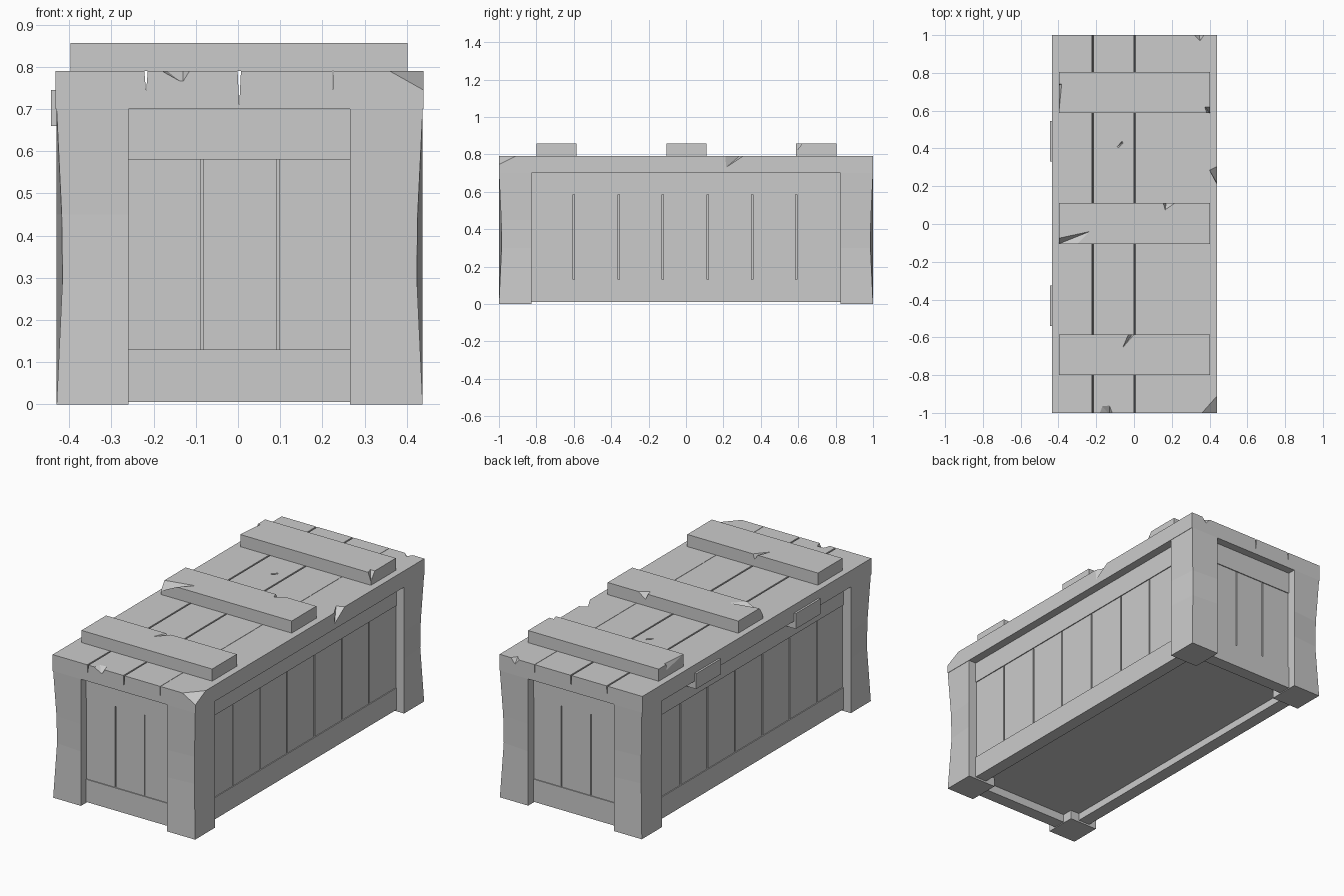
import bpy, bmesh
from mathutils import Vector

if "Cube" in bpy.data.objects:
    bpy.data.objects.remove(bpy.data.objects["Cube"])

L, R = -0.430, 0.438          # outer x faces of the posts
IN = 0.045                    # how far the walls sit back from the posts
TOP = 0.79                    # lid top
BT = 0.857                    # batten top


def finish(name, bm):
    bmesh.ops.recalc_face_normals(bm, faces=bm.faces[:])
    me = bpy.data.meshes.new(name)
    bm.to_mesh(me)
    bm.free()
    ob = bpy.data.objects.new(name, me)
    bpy.context.collection.objects.link(ob)
    return ob


def loft(name, rings):
    bm = bmesh.new()
    rows = [[bm.verts.new(p) for p in ring] for ring in rings]
    n = len(rows[0])
    for a, b in zip(rows, rows[1:]):
        for i in range(n):
            j = (i + 1) % n
            bm.faces.new((a[i], a[j], b[j], b[i]))
    bm.faces.new(rows[0][::-1])
    bm.faces.new(rows[-1])
    return finish(name, bm)


def box(name, x0, x1, y0, y1, z0, z1):
    return loft(name, [[(x0, y0, z), (x1, y0, z), (x1, y1, z), (x0, y1, z)] for z in (z0, z1)])


def chip(ob, *pts):
    """Cut the convex hull of the points out of the object."""
    bm = bmesh.new()
    for p in pts:
        bm.verts.new(p)
    bmesh.ops.convex_hull(bm, input=bm.verts[:])
    cutter = finish("chip_cutter", bm)
    cutter.hide_render = True
    mod = ob.modifiers.new("chip", 'BOOLEAN')
    mod.operation, mod.solver, mod.object = 'DIFFERENCE', 'EXACT', cutter
    dg = bpy.context.evaluated_depsgraph_get()
    me = bpy.data.meshes.new_from_object(ob.evaluated_get(dg))
    ob.modifiers.clear()
    ob.data = me
    bpy.data.objects.remove(cutter)


# Corner posts, outer edge worn inward at mid height
for sx, xo, xi in ((-1, L, -0.26), (1, R, 0.265)):
    for sy in (-1, 1):
        rings = []
        for z, w in ((0, 0), (0.3, 0.014), (0.45, 0.012), (0.70, 0)):
            yo, yi = sy, sy * 0.825
            rings.append([(xo - sx * w, yo - sy * w, z), (xi, yo, z), (xi, yi, z), (xo, yi, z)])
        loft(f"corner_post_{'left' if sx < 0 else 'right'}_{'front' if sy < 0 else 'back'}", rings)

# Inner box, its underside is the floor
box("inner_box", L + IN + 0.025, R - IN - 0.025, -0.93, 0.93, 0.05, 0.70)

# End walls: two rails and three planks
for side, s in (("front", -1), ("back", 1)):
    def end_part(name, x0, x1, z0, z1, d):
        ys = sorted((s * (1 - d), s * 0.885))
        box(name, x0, x1, *ys, z0, z1)
    end_part(f"{side}_bottom_rail", -0.26, 0.265, 0.005, 0.13, IN)
    end_part(f"{side}_top_rail", -0.26, 0.265, 0.58, 0.70, IN)
    for i, (a, b) in enumerate(((-0.26, -0.088), (-0.082, 0.092), (0.098, 0.265))):
        end_part(f"{side}_plank_{i}", a, b, 0.13, 0.58, IN + 0.005)

# Long walls: two rails and seven planks
seams = [-0.83, -0.60, -0.36, -0.125, 0.115, 0.355, 0.59, 0.83]
for side, s, xo in (("left", -1, L), ("right", 1, R)):
    def side_part(name, y0, y1, z0, z1, d):
        xs = sorted((xo - s * d, xo - s * 0.115))
        box(name, *xs, y0, y1, z0, z1)
    side_part(f"{side}_bottom_rail", -0.83, 0.83, 0.01, 0.13, IN)
    side_part(f"{side}_top_rail", -0.83, 0.83, 0.585, 0.70, IN)
    for i, (a, b) in enumerate(zip(seams, seams[1:])):
        side_part(f"{side}_plank_{i}", a + 0.004, b - 0.004, 0.13, 0.585, IN + 0.005)

# Lid: one profile with plank seams, extruded along y
profile = [(-0.433, 0.70), (0.44, 0.70), (0.44, TOP)]
for x, w, z in ((0.225, 0.001, 0.725), (0.003, 0.004, 0.71), (-0.218, 0.004, 0.74)):
    profile += [(x + w, TOP), (x, z), (x - w, TOP)]
profile.append((-0.433, TOP))
lid = loft("lid", [[(x, y, z) for x, z in profile] for y in (-1, 1)])

# Lid wear
chip(lid, (0.36, -1, TOP), (0.44, -0.91, TOP), (0.44, -1, 0.745), (0.52, -1.09, 0.835))
chip(lid, (0.44, 0.305, TOP), (0.44, 0.21, TOP), (0.40, 0.285, TOP), (0.44, 0.215, 0.73),
     (0.48, 0.25, 0.82))
chip(lid, (-0.18, -0.95, 0.80), (-0.13, -0.945, 0.80), (-0.175, -1.01, 0.785),
     (-0.13, -1.01, 0.76), (-0.105, -1.01, 0.80), (-0.18, -1.01, 0.80))
chip(lid, (0.32, 1, TOP), (0.37, 1, TOP), (0.35, 0.97, TOP), (0.345, 1, 0.76), (0.345, 1.03, 0.82))
chip(lid, (-0.10, 0.40, 0.80), (-0.085, 0.395, 0.80), (-0.05, 0.43, 0.80), (-0.06, 0.445, 0.80),
     (-0.07, 0.425, 0.77))

# Lid battens
bat = [box(f"lid_batten_{n}", -0.397, 0.402, y0, y1, TOP, BT)
       for n, y0, y1 in (("front", -0.80, -0.585), ("middle", -0.105, 0.11), ("back", 0.587, 0.805))]

# Batten wear
chip(bat[0], (0.0, -0.585, BT), (-0.03, -0.585, BT), (-0.06, -0.655, BT), (-0.01, -0.585, 0.83),
     (-0.01, -0.56, 0.88))
chip(bat[1], (-0.397, -0.075, BT), (-0.235, -0.04, BT), (-0.30, -0.105, BT), (-0.397, -0.105, 0.81),
     (-0.45, -0.15, 0.90), (-0.30, -0.09, 0.88))
chip(bat[1], (0.155, 0.11, BT), (0.215, 0.11, BT), (0.165, 0.075, BT), (0.17, 0.11, 0.825),
     (0.18, 0.14, 0.88))
chip(bat[2], (0.375, 0.62, BT), (0.385, 0.587, BT), (0.402, 0.62, BT), (0.402, 0.587, 0.81),
     (0.43, 0.56, 0.88))
chip(bat[2], (-0.397, 0.60, BT), (-0.397, 0.74, BT), (-0.383, 0.74, BT), (-0.397, 0.735, 0.825),
     (-0.42, 0.70, 0.88))

# Hinge blocks on the left side
for n, y0, y1 in (("front", -0.54, -0.325), ("back", 0.33, 0.545)):
    box(f"hinge_block_{n}", -0.444, L + IN + 0.005, y0, y1, 0.66, 0.745)
